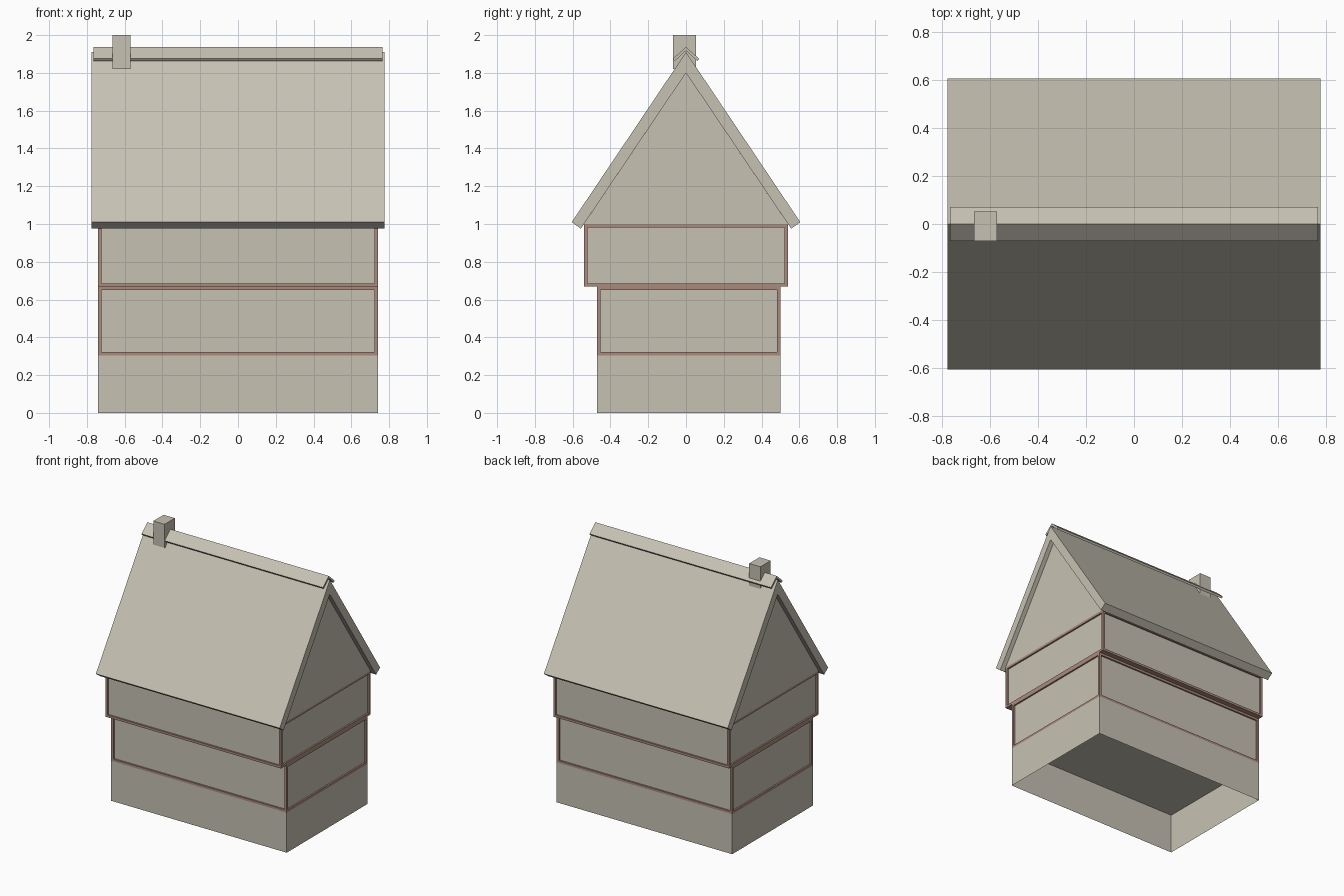
import bpy, bmesh

old = bpy.data.objects.get("Cube")
if old:
    bpy.data.objects.remove(old, do_unlink=True)


def material(name, rgb):
    m = bpy.data.materials.new(name)
    m.use_nodes = True
    m.diffuse_color = (*rgb, 1)
    m.node_tree.nodes["Principled BSDF"].inputs["Base Color"].default_value = (*rgb, 1)
    return m


STONE = material("warm_grey", (0.565, 0.535, 0.45))
WOOD = material("brown_timber", (0.41, 0.26, 0.20))


def finish(name, bm, mats):
    me = bpy.data.meshes.new(name)
    bm.to_mesh(me)
    bm.free()
    for m in mats:
        me.materials.append(m)
    ob = bpy.data.objects.new(name, me)
    bpy.context.collection.objects.link(ob)
    return ob


def extruded(profile, x0, x1):
    """Extrude a closed (y, z) profile along x."""
    bm = bmesh.new()
    ends = [[bm.verts.new((x, y, z)) for y, z in profile] for x in (x0, x1)]
    for ring in ends:
        bm.faces.new(ring)
    for i in range(len(profile)):
        bm.faces.new([ends[0][i - 1], ends[0][i], ends[1][i], ends[1][i - 1]])
    bmesh.ops.recalc_face_normals(bm, faces=bm.faces)
    bm.normal_update()
    return bm


def box(x0, x1, y0, y1, z0, z1):
    return extruded([(y0, z0), (y1, z0), (y1, z1), (y0, z1)], x0, x1)


def chevron(eave_out, ridge_out, ridge_in, eave_in):
    """Closed inverted-V profile, mirrored about y = 0."""
    left = [(-y, z) for y, z in (eave_out, eave_in)]
    return [eave_out, ridge_out, *left, ridge_in, eave_in]


# Foundation walls, open underneath
bm = box(-0.74, 0.74, -0.47, 0.50, 0, 0.305)
caps = [f for f in bm.faces if abs(f.normal.z) > 0.9]
bmesh.ops.delete(bm, geom=caps, context="FACES_ONLY")
finish("foundation", bm, [STONE])


# Storeys: timber frame with recessed wall panels
def storey(name, y0, y1, z0, z1, floor_index):
    bm = box(-0.74, 0.74, y0, y1, z0, z1)
    panels = [f for f in bm.faces if abs(f.normal.z) < 0.1]
    for f in bm.faces:
        f.material_index = floor_index if f.normal.z < -0.9 else 1
    bmesh.ops.inset_individual(bm, faces=panels, thickness=0.025)
    bm.normal_update()
    # push each panel straight back behind its frame
    for f in panels:
        normal = f.normal.copy()
        wall = bmesh.ops.extrude_discrete_faces(bm, faces=[f])["faces"][0]
        wall.material_index = 0
        bmesh.ops.translate(bm, verts=wall.verts, vec=normal * -0.012)
    bm.normal_update()
    finish(name, bm, [STONE, WOOD])


storey("lower_storey", -0.47, 0.50, 0.305, 0.668, 0)
storey("upper_storey", -0.54, 0.54, 0.668, 1.0, 1)

# Gable walls under the roof
finish("gable", extruded([(-0.54, 1.0), (0.54, 1.0), (0, 1.8)], -0.74, 0.74), [STONE])

# Roof and ridge cap
roof = chevron((0.605, 1.01), (0, 1.91), (0, 1.8), (0.557, 0.975))
finish("roof", extruded(roof, -0.775, 0.775), [STONE])
cap = chevron((0.07, 1.875), (0, 1.937), (0, 1.918), (0.06, 1.862))
finish("ridge_cap", extruded(cap, -0.765, 0.765), [STONE])

# Chimney
finish("chimney", box(-0.665, -0.57, -0.07, 0.053, 1.82, 2.0), [STONE])
